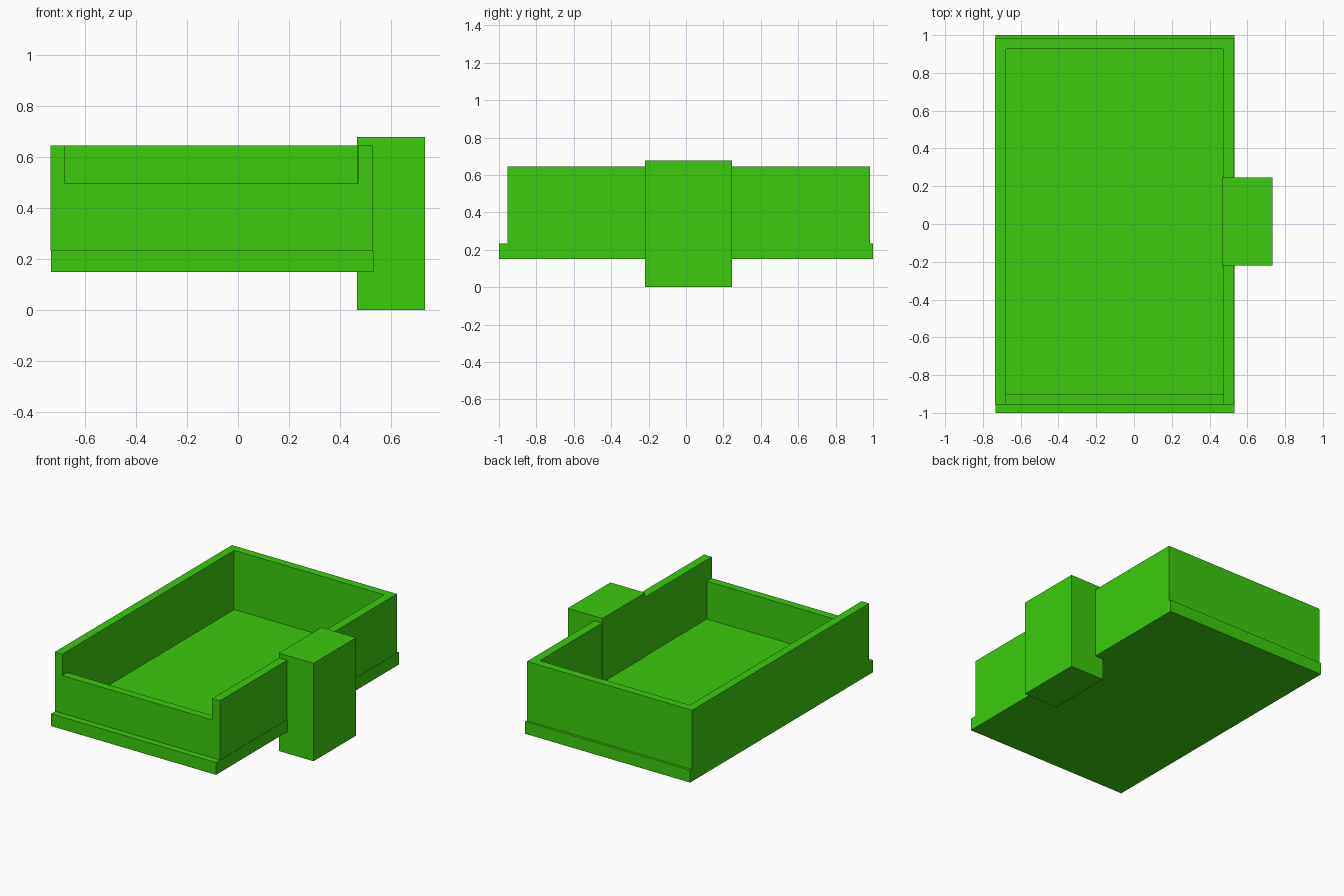
import bpy
import bmesh

if "Cube" in bpy.data.objects:
    bpy.data.objects.remove(bpy.data.objects["Cube"])

green = bpy.data.materials.new("bright green")
green.diffuse_color = (0.045, 0.597, 0.004, 1.0)
green.use_nodes = True
green.node_tree.nodes["Principled BSDF"].inputs["Base Color"].default_value = green.diffuse_color


def prism(name, outline, z0, z1):
    """Extrude a counter-clockwise xy outline from z0 up to z1."""
    bm = bmesh.new()
    face = bm.faces.new([bm.verts.new((x, y, z0)) for x, y in outline])
    top = bmesh.ops.extrude_face_region(bm, geom=[face])["geom"]
    for v in top:
        if isinstance(v, bmesh.types.BMVert):
            v.co.z = z1
    bmesh.ops.recalc_face_normals(bm, faces=bm.faces[:])
    mesh = bpy.data.meshes.new(name)
    bm.to_mesh(mesh)
    bm.free()
    mesh.materials.append(green)
    obj = bpy.data.objects.new(name, mesh)
    bpy.context.collection.objects.link(obj)
    return obj


def box(name, x0, x1, y0, y1, z0, z1):
    return prism(name, [(x0, y0), (x1, y0), (x1, y1), (x0, y1)], z0, z1)


FLOOR, RIM = 0.235, 0.645
L, R, F, B = -0.735, 0.53, -0.955, 0.983        # outer wall faces
IL, IR, IF, IB = -0.678, 0.471, -0.9, 0.927     # inner wall faces

# Base slab, whose top is the tray floor
box("base_slab", -0.732, 0.532, -1.0, 1.0, 0.15, FLOOR)

# Left, back and right walls as one U-shaped piece
prism("tall_walls", [(L, F), (IL, F), (IL, IB), (IR, IB), (IR, F),
                     (R, F), (R, B), (L, B)], FLOOR, RIM)

# Lower front wall between the side walls
box("front_wall", IL, IR, F, IF, FLOOR, 0.497)

# Square post set into the right wall
box("side_post", 0.467, 0.733, -0.22, 0.247, 0.0, 0.678)
